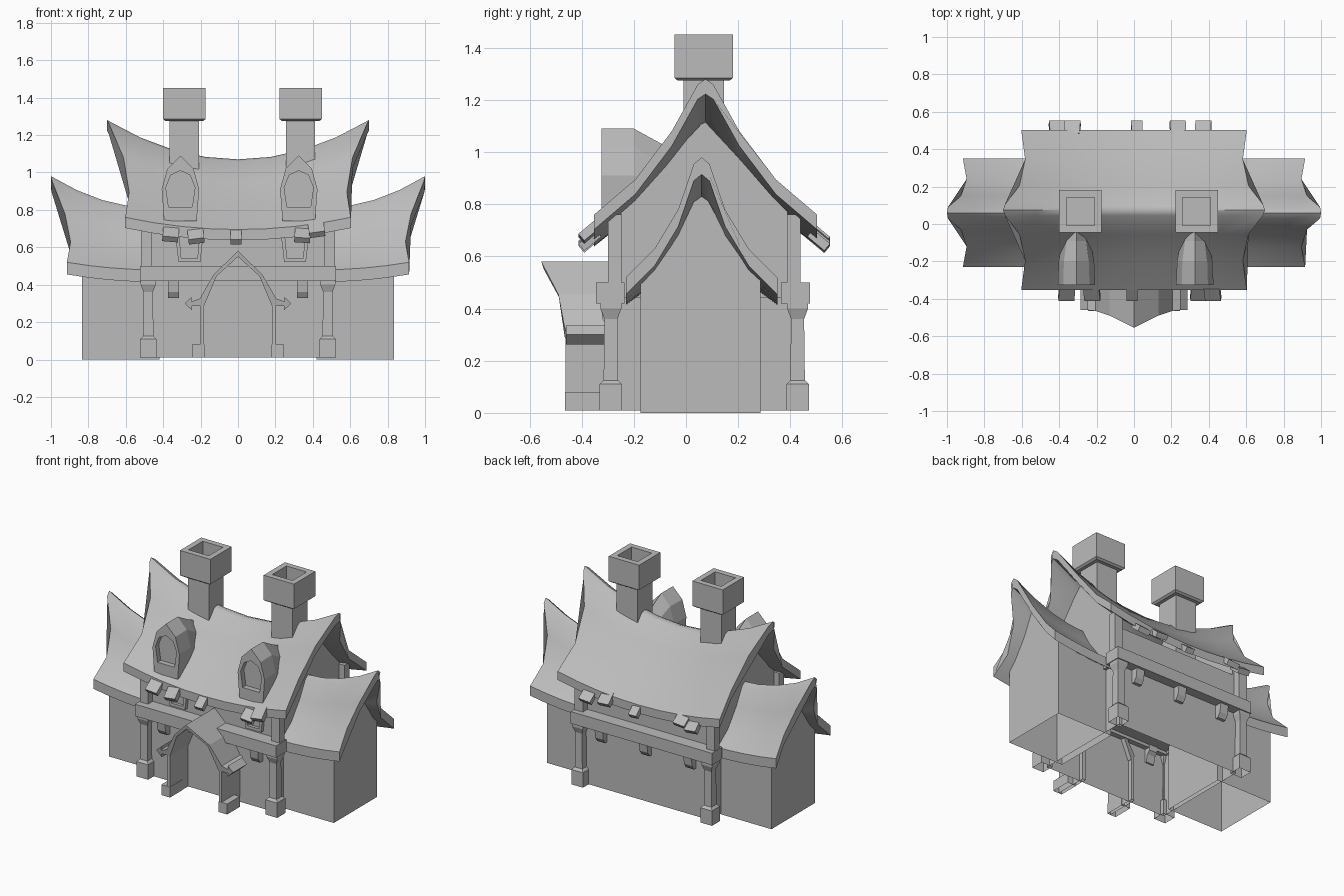
import bpy, bmesh, math
from mathutils import Matrix

cube = bpy.data.objects.get("Cube")
if cube:
    bpy.data.objects.remove(cube, do_unlink=True)

mat = bpy.data.materials.new("plain_grey")
mat.use_nodes = True
GREY = (0.5, 0.5, 0.5, 1)
mat.diffuse_color = GREY
mat.node_tree.nodes["Principled BSDF"].inputs["Base Color"].default_value = GREY
CY = 0.07  # depth of the ridge line


def finish(name, bm):
    """Orient the faces, leave undersides on the ground open, and make the object."""
    bmesh.ops.recalc_face_normals(bm, faces=bm.faces)
    ground = [f for f in bm.faces if all(v.co.z < 0.02 for v in f.verts)]
    bmesh.ops.delete(bm, geom=ground, context="FACES")
    mesh = bpy.data.meshes.new(name)
    bm.to_mesh(mesh)
    bm.free()
    mesh.materials.append(mat)
    ob = bpy.data.objects.new(name, mesh)
    bpy.context.collection.objects.link(ob)
    return ob


def loft(name, loops):
    """Skin closed loops of points and cap both ends."""
    bm = bmesh.new()
    rings = [[bm.verts.new(p) for p in loop] for loop in loops]
    n = len(rings[0])
    for a, b in zip(rings, rings[1:]):
        for i in range(n):
            j = (i + 1) % n
            bm.faces.new((a[i], a[j], b[j], b[i]))
    bm.faces.new(rings[0])
    bm.faces.new(rings[-1])
    return finish(name, bm)


def rect(x0, x1, y0, y1, z):
    return [(x0, y0, z), (x1, y0, z), (x1, y1, z), (x0, y1, z)]


def box(name, x0, x1, y0, y1, z0, z1):
    return loft(name, [rect(x0, x1, y0, y1, z0), rect(x0, x1, y0, y1, z1)])


def square_stack(name, x, y, levels):
    """Stacked square sections given as (half width, height)."""
    return loft(name, [rect(x - r, x + r, y - r, y + r, z) for r, z in levels])


def mirrored(half):
    """Close a half outline (offset, height), listed from the peak down."""
    return half + [(-d, z) for d, z in reversed(half) if d > 0]


def roof(name, cy, x0, rows, drop, us, side=1):
    """Swept roof; rows hold (offset, height, reach, end lift) from ridge to eave."""
    top = [(-d, *r) for d, *r in reversed(rows)] + rows[1:]
    section = top + [(d, z - drop, X, lift) for d, z, X, lift in reversed(top)]
    ob = loft(name, [[(side * (x0 + u * (X - x0)), cy + d, z + lift * u * u)
                      for d, z, X, lift in section] for u in us])
    bpy.ops.object.select_all(action="DESELECT")
    ob.select_set(True)
    bpy.context.view_layer.objects.active = ob
    bpy.ops.object.shade_smooth_by_angle(angle=math.radians(40))


# Main house walls
box("lower_walls", -0.46, 0.46, -0.27, 0.41, 0.01, 0.46)
box("upper_walls", -0.48, 0.48, -0.25, 0.39, 0.44, 0.7)
gable = mirrored([(0, 1.12), (0.13, 0.98), (0.27, 0.82), (0.32, 0.77), (0.32, 0.5)])
for s in (-1, 1):
    loft("gable_wall", [[(s * x, CY + d, z) for d, z in gable] for x in (0.45, 0.48)])

# Main roof
main_rows = [(0, 1.07, 0.70, 0.21), (0.03, 1.06, 0.69, 0.2), (0.13, 0.95, 0.612, 0.13),
             (0.27, 0.82, 0.582, 0.075), (0.428, 0.695, 0.603, 0.065)]
roof("main_roof", CY + 0.005, 0, main_rows, 0.057, (-1, -0.75, -0.5, -0.25, 0, 0.25, 0.5, 0.75, 1))

# Side wings
wing_rows = [(0, 0.81, 1.0, 0.17), (0.03, 0.79, 0.995, 0.165), (0.09, 0.68, 0.925, 0.1),
             (0.18, 0.56, 0.895, 0.07), (0.29, 0.48, 0.915, 0.04)]
inner = mirrored([(0, 0.78), (0.09, 0.64), (0.18, 0.52), (0.23, 0.48), (0.23, 0)])
outer = mirrored([(0, 0.87), (0.09, 0.70), (0.18, 0.57), (0.23, 0.52), (0.23, 0)])
for s in (-1, 1):
    loft("wing_walls", [[(s * x, 0.055 + d, z) for d, z in prof]
                        for x, prof in ((0.42, inner), (0.835, outer))])
    roof("wing_roof", 0.06, 0.45, wing_rows, 0.065, (0, 0.25, 0.5, 0.75, 1), s)

# Beams, posts and joist ends on both long sides
for face, y_beam, y_post, joists in ((-1, -0.29, -0.288, (-0.345, 0.345)),
                                     (1, 0.42, 0.428, (-0.33, 0, 0.33))):
    box("floor_beam", -0.525, 0.525, y_beam - 0.055, y_beam + 0.055, 0.42, 0.5)
    for x in (-0.48, 0.48):
        square_stack("post", x, y_post, [(0.043, 0.01), (0.043, 0.11), (0.028, 0.125),
                                         (0.025, 0.36), (0.04, 0.4), (0.04, 0.43)])
        y0, y1 = sorted((y_post - face * 0.04, y_post + face * 0.012))
        px = x * 1.02
        box("upper_post", px - 0.03, px + 0.03, y0, y1, 0.48, 0.76)
    wall = y_beam - face * 0.06
    for x in joists:
        side = [(0, 0.44), (0.1, 0.44), (0.09, 0.36), (0.07, 0.33), (0.03, 0.33), (0.02, 0.38), (0, 0.4)]
        loft("joist_end", [[(x + dx, wall + face * d, z) for d, z in side] for dx in (-0.03, 0.03)])

# Loose shingles on the eaves
shingles = [(-1, -0.36, 0.67, 5), (-1, -0.225, 0.66, -7), (-1, -0.01, 0.655, 0),
            (-1, 0.345, 0.665, 4), (-1, 0.42, 0.695, -8), (1, -0.41, 0.665, 6),
            (1, -0.33, 0.685, -5), (1, 0.015, 0.655, 3), (1, 0.235, 0.675, 4), (1, 0.37, 0.66, -4)]
for face, x, z, roll in shingles:
    width = 0.06 if abs(x) < 0.1 else 0.085
    bm = bmesh.new()
    turn = (Matrix.Rotation(math.radians(roll), 4, "Y") @
            Matrix.Rotation(math.radians(-40 * face), 4, "X"))
    place = Matrix.Translation((x, CY + face * 0.439, z)) @ turn
    bmesh.ops.create_cube(bm, size=1, matrix=place @ Matrix.Diagonal((width, 0.085, 0.035, 1)))
    finish("loose_shingle", bm)

# Chimneys with hollow caps
for x in (-0.287, 0.335):
    square_stack("chimney_shaft", x, 0.068, [(0.078, 0.85), (0.078, 1.3)])
    square_stack("chimney_cap", x, 0.068, [(0.075, 1.34), (0.075, 1.452), (0.113, 1.452),
                                           (0.113, 1.285), (0.1, 1.275)])

# Dormers with recessed windows
dormer = mirrored([(0, 1.09), (0.07, 1.02), (0.1, 0.91), (0.087, 0.74)])
opening = mirrored([(0, 1.01), (0.052, 0.985), (0.078, 0.92), (0.063, 0.815)])
for x in (-0.308, 0.325):
    loops = [[(x + d * w, y, z - drop) for d, z in outline] for outline, y, w, drop in (
        (opening, -0.29, 1, 0), (opening, -0.325, 1, 0), (dormer, -0.325, 1, 0),
        (dormer, -0.2, 0.95, 0), (dormer, -0.09, 0.75, 0.06), (dormer, 0, 0.5, 0.1))]
    loft("dormer", loops)

# Upper floor windows under the eaves
frame = mirrored([(0, 0.78), (0.055, 0.74), (0.073, 0.65), (0.058, 0.52)])
pane = mirrored([(0, 0.75), (0.04, 0.72), (0.053, 0.65), (0.043, 0.54)])
for x in (-0.26, 0.305):
    loft("upper_window", [[(x + d, y, z) for d, z in outline] for outline, y in (
        (pane, -0.255), (pane, -0.275), (frame, -0.275), (frame, -0.24))])

# Entrance porch: flared pointed roof over two side walls
section = [(0, 0.58, -0.555), (0.13, 0.455, -0.49), (0.205, 0.325, -0.465), (0.25, 0.31, -0.46),
           (0.247, 0.335, -0.46), (0.285, 0.3, -0.46), (0.245, 0.262, -0.46), (0.247, 0.285, -0.46),
           (0.18, 0.29, -0.465), (0.115, 0.445, -0.488), (0, 0.55, -0.545)]
for s in (-1, 1):
    loft("porch_roof", [[(s * x, yf, z) for x, z, yf in section],
                        [(s * x, -0.31 if x > 0.21 else -0.24, z) for x, z, yf in section]])
    xs = sorted((s * 0.182, s * 0.203))
    box("porch_wall", *xs, -0.463, -0.24, 0.01, 0.325)
    xs = sorted((s * 0.18, s * 0.245))
    box("porch_plinth", *xs, -0.465, -0.33, 0.01, 0.08)
